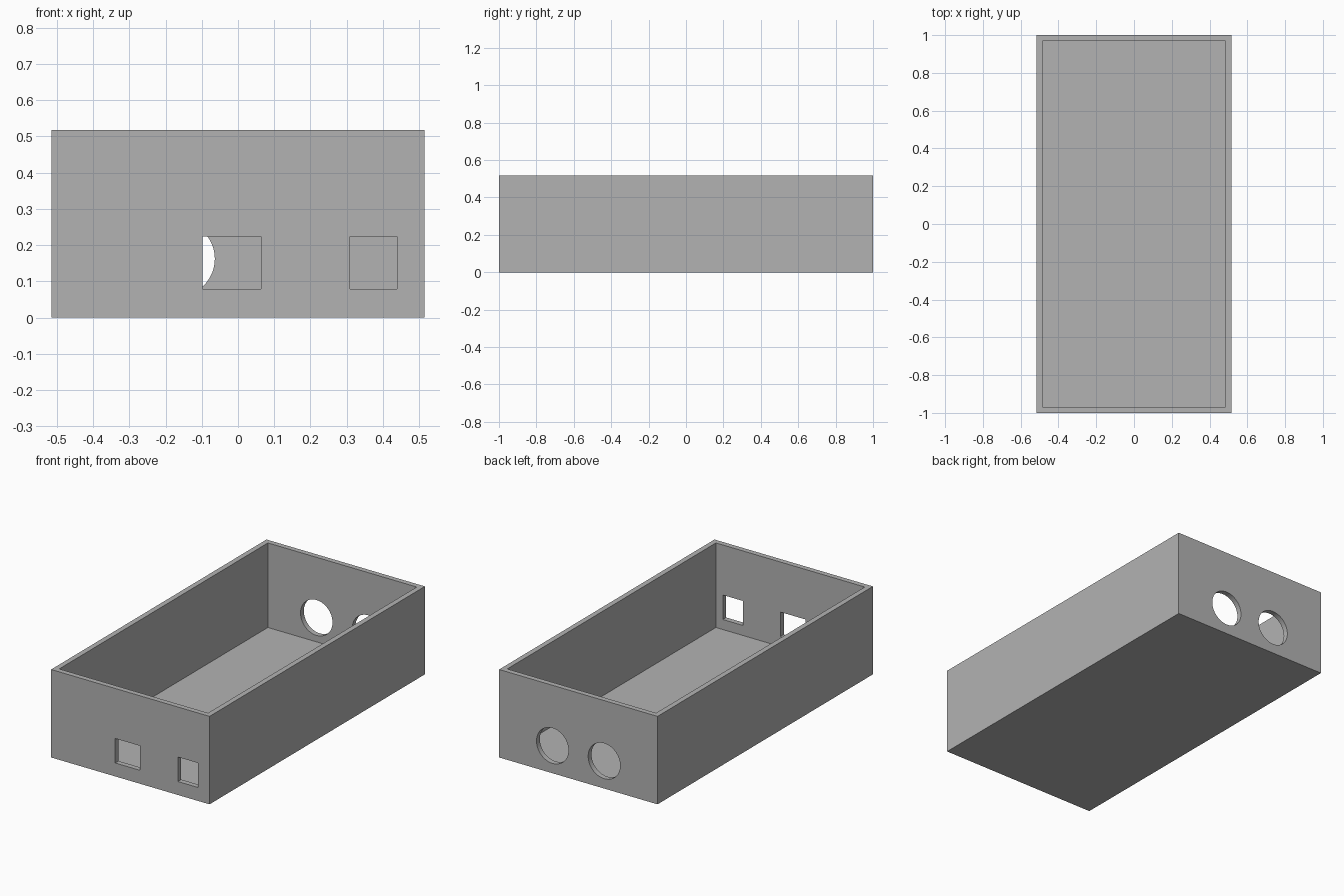
import bpy
from math import pi

if "Cube" in bpy.data.objects:
    bpy.data.objects.remove(bpy.data.objects["Cube"], do_unlink=True)

# Overall sizes
WIDTH, LENGTH, HEIGHT = 1.03, 2.0, 0.517
WALL, FLOOR = 0.031, 0.02

grey = bpy.data.materials.new("plain grey")
grey.use_nodes = True
grey.diffuse_color = (0.45, 0.45, 0.45, 1)
grey.node_tree.nodes["Principled BSDF"].inputs["Base Color"].default_value = grey.diffuse_color


def block(name, low, high):
    """Box between two opposite corners."""
    centre = [(a + b) / 2 for a, b in zip(low, high)]
    bpy.ops.mesh.primitive_cube_add(size=1, location=centre)
    ob = bpy.context.object
    ob.name = name
    ob.scale = [b - a for a, b in zip(low, high)]
    bpy.ops.object.transform_apply(location=True, rotation=False, scale=True)
    return ob


def cut(target, cutter):
    """Subtract the cutter from the target, then discard it."""
    cutter.hide_render = True
    mod = target.modifiers.new("cut", "BOOLEAN")
    mod.operation = "DIFFERENCE"
    mod.solver = "EXACT"
    mod.object = cutter
    bpy.context.view_layer.objects.active = target
    bpy.ops.object.modifier_apply(modifier=mod.name)
    bpy.data.objects.remove(cutter, do_unlink=True)


# Open tray
x, y = WIDTH / 2, LENGTH / 2
tray = block("open_box", (-x, -y, 0), (x, y, HEIGHT))
cut(tray, block("cavity", (WALL - x, WALL - y, FLOOR), (x - WALL, y - WALL, HEIGHT + 0.1)))

# Rectangular ports in the front wall
for left, right in ((-0.098, 0.064), (0.309, 0.439)):
    cut(tray, block("port", (left, -y - 0.1, 0.079), (right, -y + 0.1, 0.223)))

# Round sensor holes in the back wall
for side in (-1, 1):
    bpy.ops.mesh.primitive_cylinder_add(vertices=64, radius=0.104, depth=0.2,
                                        location=(side * 0.168, y, 0.162),
                                        rotation=(pi / 2, 0, 0))
    cut(tray, bpy.context.object)

# Colour and shading
tray.data.materials.clear()
tray.data.materials.append(grey)
for face in tray.data.polygons:
    face.material_index = 0
bpy.ops.object.select_all(action="DESELECT")
tray.select_set(True)
bpy.context.view_layer.objects.active = tray
bpy.ops.object.shade_smooth_by_angle(angle=pi / 6)
